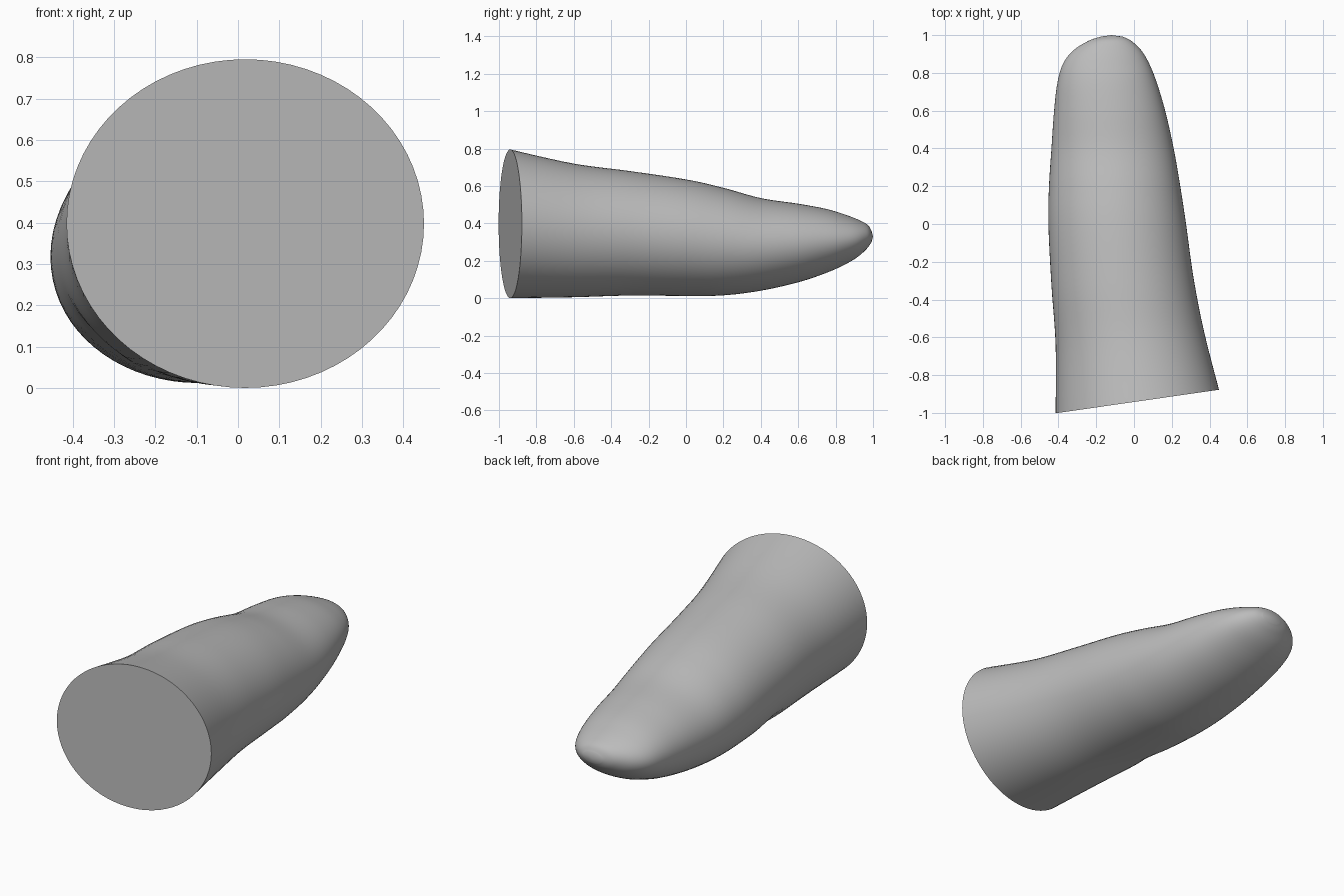
import bpy, bmesh, math
from mathutils import Vector

if "Cube" in bpy.data.objects:
    bpy.data.objects.remove(bpy.data.objects["Cube"])

SIDES, STEPS = 72, 6

# Cross-sections along the finger: y, left x, right x, bottom z, top z
SECTIONS = [
    (-0.94, -0.415, 0.45, 0.0, 0.795),
    (-0.6, -0.415, 0.37, 0.005, 0.72),
    (-0.3, -0.437, 0.315, 0.014, 0.68),
    (0.0, -0.453, 0.275, 0.012, 0.635),
    (0.2, -0.45, 0.245, 0.015, 0.59),
    (0.4, -0.437, 0.21, 0.04, 0.535),
    (0.6, -0.423, 0.165, 0.085, 0.505),
    (0.75, -0.405, 0.12, 0.135, 0.477),
    (0.85, -0.375, 0.08, 0.18, 0.447),
    (0.92, -0.32, 0.038, 0.222, 0.42),
    (0.97, -0.24, -0.015, 0.268, 0.393),
    (0.992, -0.175, -0.06, 0.3, 0.36),
]
TIP = Vector((-0.12, 1.0, 0.33))


def blend(a, b, c, d, t):
    """Smooth curve from b to c, with a and d as neighbours."""
    return 0.5 * (2 * b + (c - a) * t + (2 * a - 5 * b + 4 * c - d) * t * t
                  + (3 * b - a - 3 * c + d) * t ** 3)


def smooth_sections():
    last = len(SECTIONS) - 1
    for i in range(last):
        near = [SECTIONS[max(0, min(last, i + k))] for k in (-1, 0, 1, 2)]
        for s in range(STEPS):
            yield [blend(*values, s / STEPS) for values in zip(*near)]
    yield SECTIONS[-1]


def ring_points(y, left, right, bottom, top):
    # The cut end is slanted; the slant fades out towards the tip
    slant = 0.144 * max(0.0, min(1.0, (0.1 - y) / 1.04))
    for k in range(SIDES):
        a = math.tau * k / SIDES
        x = (left + right) / 2 + (right - left) / 2 * math.cos(a)
        z = (bottom + top) / 2 + (top - bottom) / 2 * math.sin(a)
        p = Vector((x, y + slant * (x - 0.015), z))
        # Shallow joint crease low on the right side
        d = (p - Vector((-0.35, -0.24, 0.12))) / 0.08
        dent = 0.012 * math.exp(-d.length_squared)
        yield p + Vector((-math.cos(a), 0, -math.sin(a))) * dent


# Finger body, closed with a rounded tip and a flat cut end
bm = bmesh.new()
rings = [[bm.verts.new(p) for p in ring_points(*s)] for s in smooth_sections()]
for r0, r1 in zip(rings, rings[1:]):
    for k in range(SIDES):
        n = (k + 1) % SIDES
        bm.faces.new((r0[k], r0[n], r1[n], r1[k]))
tip = bm.verts.new(TIP)
for k in range(SIDES):
    bm.faces.new((rings[-1][k], rings[-1][(k + 1) % SIDES], tip))
cap = bm.faces.new(rings[0])
bmesh.ops.recalc_face_normals(bm, faces=bm.faces)
for face in bm.faces:
    face.smooth = face is not cap
for edge in cap.edges:
    edge.smooth = False

mesh = bpy.data.meshes.new("finger")
bm.to_mesh(mesh)
bm.free()
finger = bpy.data.objects.new("finger", mesh)
bpy.context.collection.objects.link(finger)

# Plain grey
grey = bpy.data.materials.new("plain grey")
grey.use_nodes = True
colour = (0.5, 0.5, 0.5, 1)
grey.diffuse_color = colour
shader = next(n for n in grey.node_tree.nodes if n.type == 'BSDF_PRINCIPLED')
shader.inputs["Base Color"].default_value = colour
mesh.materials.append(grey)
